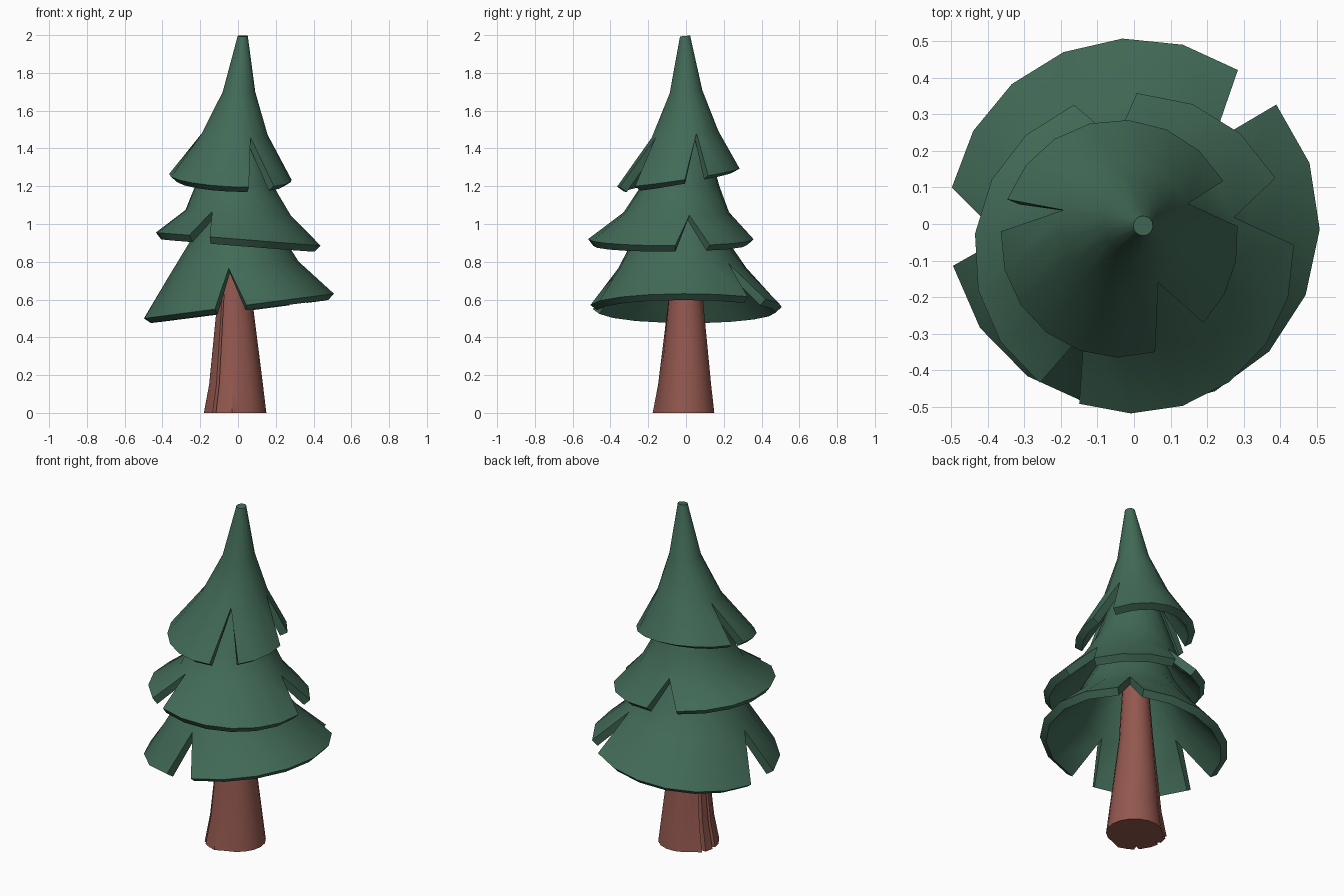
import bpy, bmesh, math
from math import radians, cos, sin

if "Cube" in bpy.data.objects:
    bpy.data.objects.remove(bpy.data.objects["Cube"])


def material(name, rgb):
    m = bpy.data.materials.new(name)
    m.diffuse_color = (*rgb, 1)
    m.use_nodes = True
    m.node_tree.nodes["Principled BSDF"].inputs["Base Color"].default_value = m.diffuse_color
    return m


GREEN = material("pine green", (0.054, 0.145, 0.095))
BROWN = material("bark brown", (0.29, 0.097, 0.077))


def finish(name, bm, mat, thickness=0):
    mesh = bpy.data.meshes.new(name)
    bm.to_mesh(mesh)
    bm.free()
    ob = bpy.data.objects.new(name, mesh)
    bpy.context.collection.objects.link(ob)
    mesh.materials.append(mat)
    bpy.ops.object.select_all(action='DESELECT')
    ob.select_set(True)
    bpy.context.view_layer.objects.active = ob
    if thickness:
        mod = ob.modifiers.new("thickness", 'SOLIDIFY')
        mod.thickness = thickness
        mod.offset = -1
        bpy.ops.object.modifier_apply(modifier=mod.name)
    bpy.ops.object.shade_smooth_by_angle(angle=radians(32))
    return ob


def ring_point(ring, deg):
    """Point on a tilted ring: centre x, y, radius, height, tilt along x, tilt along y."""
    cx, cy, r, z, tx, ty = ring
    x, y = cx + r * cos(radians(deg)), cy + r * sin(radians(deg))
    return (x, y, z + tx * x + ty * y)


def tier(name, rings, notches):
    """Bough skirt: full upper rings, the last ring split into petals.
    Each notch: rim angle where a petal ends, apex angle, rim angle where the next starts."""
    bm = bmesh.new()
    *upper, rim = rings
    angles, petals = [], []
    for i, (_, apex, start) in enumerate(notches):
        nxt = notches[(i + 1) % len(notches)]
        turn = 360 if i + 1 == len(notches) else 0
        end, apex2 = nxt[0] + turn, nxt[1] + turn
        n = max(2, round((end - start) / 20))
        petals.append((len(angles), n, start, end))
        angles += [apex + (apex2 - apex) * k / n for k in range(n)]
    count = len(angles)
    rows = [[bm.verts.new(ring_point(r, a)) for a in angles] for r in upper]
    bm.faces.new(rows[0])
    for a, b in zip(rows, rows[1:]):
        for i in range(count):
            j = (i + 1) % count
            bm.faces.new((a[i], b[i], b[j], a[j]))
    for first, n, start, end in petals:
        low = [bm.verts.new(ring_point(rim, start + (end - start) * k / n))
               for k in range(n + 1)]
        for k in range(n):
            i, j = first + k, (first + k + 1) % count
            bm.faces.new((rows[-1][i], low[k], low[k + 1], rows[-1][j]))
    return finish(name, bm, GREEN, 0.045)


# Three tiers of boughs
tier("lower_boughs",
     [(0, 0, 0.13, 1.15, 0, 0),
      (0, -0.03, 0.265, 0.89, 0, 0),
      (-0.02, -0.02, 0.34, 0.77, 0.1, 0),
      (0, 0, 0.508, 0.565, 0.13, 0)],
     [(40, 46, 56), (168.7, 183, 193), (256, 265, 275)])
tier("middle_boughs",
     [(0, 0, 0.09, 1.52, 0, 0),
      (-0.02, -0.03, 0.21, 1.2, 0, 0),
      (0, -0.05, 0.282, 1.06, -0.05, 0),
      (0, -0.08, 0.438, 0.92, -0.08, 0)],
     [(3, 14, 28), (89, 100, 112), (234, 241, 250)])
tier("top_boughs",
     [(0.025, -0.005, 0.027, 1.996, 0, 0.1),
      (0.005, 0, 0.087, 1.7, 0, 0.1),
      (-0.02, -0.005, 0.178, 1.475, 0, 0.1),
      (-0.04, -0.04, 0.325, 1.25, -0.05, 0.15)],
     [(6, 20, 29), (160.7, 166, 176.5), (287.5, 299, 315)])


# Trunk, flared at the root with narrow bark slits on the front left
SLITS = (157, 181, 226)
columns = sorted([a for a in range(0, 360, 20)
                  if all(abs(a - s) > 6 for s in SLITS)]
                 + [s + d for s in SLITS for d in (-4, 0, 4)])
bm = bmesh.new()
rows = []
for z, r, cx, flare, depth in ((1.0, 0.065, -0.01, 0, 0.006),
                               (0.58, 0.093, -0.015, 0.003, 0.012),
                               (0.15, 0.135, -0.003, 0.015, 0.022),
                               (0, 0.152, -0.002, 0.027, 0.032)):
    row = []
    for a in columns:
        rad = r + (flare if 150 < a < 275 else 0) - (depth if a in SLITS else 0)
        row.append(bm.verts.new((cx + rad * cos(radians(a)), rad * sin(radians(a)), z)))
    rows.append(row)
bm.faces.new(rows[0])
bm.faces.new(rows[-1][::-1])
for a, b in zip(rows, rows[1:]):
    for i in range(len(columns)):
        j = (i + 1) % len(columns)
        bm.faces.new((a[i], b[i], b[j], a[j]))
finish("trunk", bm, BROWN)
